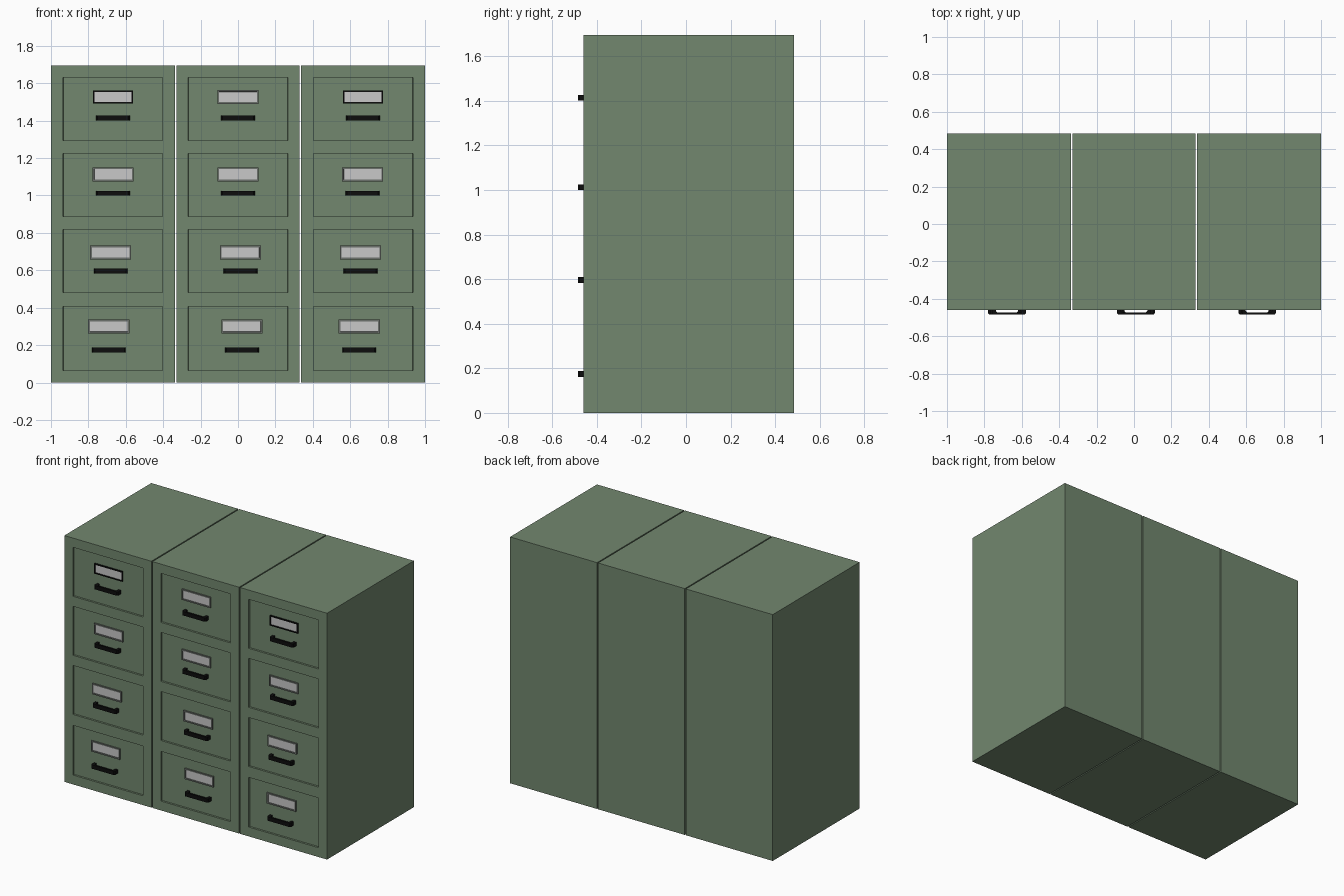
import bpy, bmesh
from mathutils import Matrix, Vector

if "Cube" in bpy.data.objects:
    bpy.data.objects.remove(bpy.data.objects["Cube"])

H, FRONT, BACK = 1.695, -0.46, 0.485
RECESS = 0.012
FLOOR = FRONT + RECESS                      # y of the drawer faces
COLUMNS = [(-1.0, -0.338), (-0.33, 0.33), (0.338, 1.0)]
DRAWERS = [(1.294, 1.631), (0.888, 1.225), (0.481, 0.818), (0.064, 0.406)]
LABEL_Z = [1.527, 1.113, 0.695, 0.299]
HANDLE_Z = [1.414, 1.012, 0.596, 0.174]
FITTING_X = [(-0.668, -0.668, -0.681, -0.691),
             (0.0, 0.0, 0.013, 0.021),
             (0.668, 0.666, 0.655, 0.648)]


def material(name, rgb):
    m = bpy.data.materials.new(name)
    m.diffuse_color = (*rgb, 1)
    m.use_nodes = True
    m.node_tree.nodes["Principled BSDF"].inputs["Base Color"].default_value = m.diffuse_color
    return m


GREEN = material("green_paint", (0.168, 0.242, 0.158))
GREY = material("grey_metal", (0.15, 0.165, 0.15))
PAPER = material("label_card", (0.58, 0.58, 0.58))
BLACK = material("black_metal", (0.004, 0.004, 0.004))


def finish(name, bm, mats):
    bm.normal_update()
    me = bpy.data.meshes.new(name)
    bm.to_mesh(me)
    bm.free()
    for m in mats:
        me.materials.append(m)
    ob = bpy.data.objects.new(name, me)
    bpy.context.collection.objects.link(ob)
    return ob


def box(lo, hi):
    bm = bmesh.new()
    lo, hi = Vector(lo), Vector(hi)
    mat = Matrix.Translation((lo + hi) / 2) @ Matrix.Diagonal((*(hi - lo), 1))
    bmesh.ops.create_cube(bm, size=1, matrix=mat)
    bm.normal_update()
    return bm


def front_faces(bm):
    return [f for f in bm.faces if f.normal.y < -0.9]


def cabinet(name, x0, x1):
    # box whose front is cut into a grid, with the drawer cells sunk in
    bm = box((x0, FRONT, 0), (x1, BACK, H))
    cx = (x0 + x1) / 2
    xa, xb = cx - 0.266, cx + 0.266
    cuts = [((x, 0, 0), (1, 0, 0)) for x in (xa, xb)]
    cuts += [((0, 0, z), (0, 0, 1)) for pair in DRAWERS for z in pair]
    for co, no in cuts:
        ff = front_faces(bm)
        geom = ff + list({e for f in ff for e in f.edges}) + list({v for f in ff for v in f.verts})
        bmesh.ops.bisect_plane(bm, geom=geom, plane_co=co, plane_no=no)
        bm.normal_update()
    cells = []
    for f in front_faces(bm):
        c = f.calc_center_median()
        if xa < c.x < xb and any(a < c.z < b for a, b in DRAWERS):
            cells.append(f)
    bmesh.ops.inset_individual(bm, faces=cells, thickness=0.001, depth=-RECESS)
    finish(name, bm, [GREEN])


def label_holder(name, x, z, metal, w, h, rim):
    # shallow frame with a sunken card
    bm = box((x - w / 2, FRONT + 0.003, z - h / 2), (x + w / 2, FLOOR + 0.002, z + h / 2))
    card = front_faces(bm)
    bmesh.ops.inset_individual(bm, faces=card, thickness=rim, depth=0)
    bmesh.ops.inset_individual(bm, faces=card, thickness=0.0005, depth=-0.004)
    for f in card:
        f.material_index = 1
    finish(name, bm, [metal, PAPER])


def handle(name, x, z):
    # U-shaped pull: plan outline extruded upward
    half = [(0.09, FLOOR + 0.002), (0.09, -0.477), (0.083, -0.485)]
    inner = [(0.065, -0.472), (0.071, -0.466), (0.071, FLOOR + 0.002)]
    right = half[::-1] + inner[::-1]
    right = [(0.083, -0.485), (0.09, -0.477), (0.09, FLOOR + 0.002),
             (0.071, FLOOR + 0.002), (0.071, -0.466), (0.065, -0.472)]
    outline = right + [(-px, py) for px, py in reversed(right)]
    bm = bmesh.new()
    face = bm.faces.new([bm.verts.new((x + px, py, z - 0.013)) for px, py in outline])
    ext = bmesh.ops.extrude_face_region(bm, geom=[face])
    verts = [g for g in ext["geom"] if isinstance(g, bmesh.types.BMVert)]
    bmesh.ops.translate(bm, verts=verts, vec=(0, 0, 0.026))
    bmesh.ops.recalc_face_normals(bm, faces=bm.faces[:])
    finish(name, bm, [BLACK])


for c, (side, (x0, x1)) in enumerate(zip(("left", "middle", "right"), COLUMNS)):
    cabinet(f"{side}_cabinet", x0, x1)
    for r in range(4):
        x = FITTING_X[c][r]
        if r == 0 and c != 1:               # the two outer top holders are black
            label_holder(f"{side}_label_holder_{r+1}", x, LABEL_Z[r], BLACK, 0.214, 0.07, 0.011)
        else:
            label_holder(f"{side}_label_holder_{r+1}", x, LABEL_Z[r], GREY, 0.22, 0.074, 0.013)
        handle(f"{side}_handle_{r+1}", x, HANDLE_Z[r])
